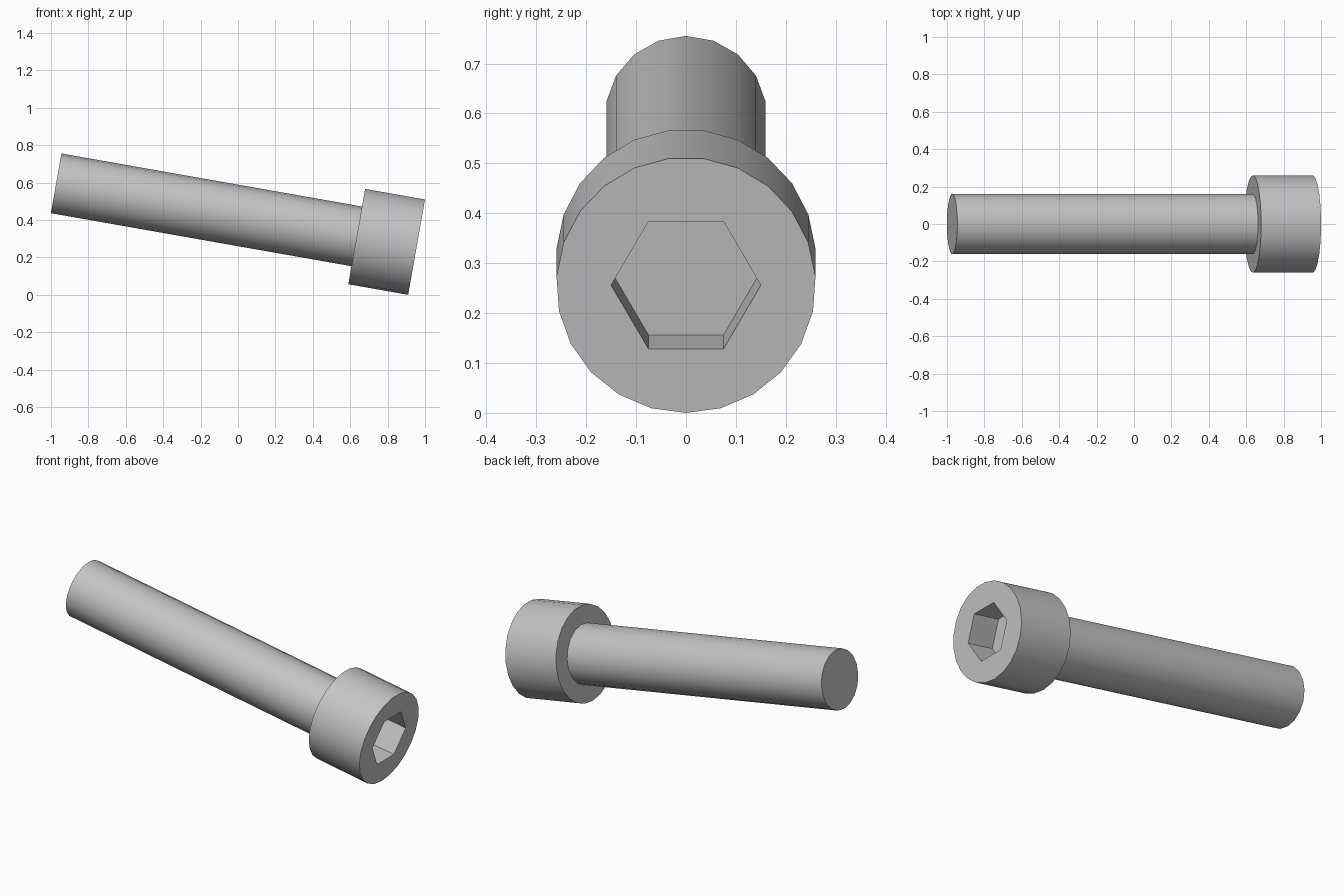
import bpy, bmesh, math
from mathutils import Matrix, Vector

if "Cube" in bpy.data.objects:
    bpy.data.objects.remove(bpy.data.objects["Cube"], do_unlink=True)

TILT = math.radians(10)
HEAD_R, HEAD_LEN = 0.26, 0.325
SHAFT_R, BOLT_LEN = 0.162, 1.957
SOCKET_R, SOCKET_DEPTH = 0.15, 0.16
# Local x runs along the bolt, with the origin at the centre of the head's face
PLACE = Matrix.Translation((0.955, 0, 0.256)) @ Matrix.Rotation(TILT, 4, 'Y')

steel = bpy.data.materials.new("grey_steel")
steel.use_nodes = True
steel.diffuse_color = (0.55, 0.55, 0.55, 1)
steel.node_tree.nodes["Principled BSDF"].inputs["Base Color"].default_value = (0.55, 0.55, 0.55, 1)


def ring(bm, x, radius, sides, start=math.pi):
    """Closed polygon around the bolt axis; start is measured from local up."""
    verts = []
    for i in range(sides):
        a = start + math.tau * i / sides
        verts.append(bm.verts.new((x, radius * math.sin(a), radius * math.cos(a))))
    edges = [bm.edges.new((verts[i - 1], verts[i])) for i in range(sides)]
    return verts, edges


def wall(bm, a, b):
    """Quads joining two rings with the same number of sides."""
    for i in range(len(a)):
        bm.faces.new((a[i - 1], a[i], b[i], b[i - 1]))


def annulus(bm, outer, inner):
    """Flat face between two rings in one plane."""
    bmesh.ops.triangle_fill(bm, edges=outer + inner, use_beauty=True, normal=Vector((1, 0, 0)))


def finish(bm, name, closed_end):
    bmesh.ops.recalc_face_normals(bm, faces=bm.faces)
    # Make sure the known end cap points the right way
    bm.normal_update()
    if closed_end.normal.x * (1 if name == "head" else -1) < 0:
        bmesh.ops.reverse_faces(bm, faces=bm.faces)
    bm.transform(PLACE)
    mesh = bpy.data.meshes.new(name)
    bm.to_mesh(mesh)
    bm.free()
    mesh.materials.append(steel)
    obj = bpy.data.objects.new(name, mesh)
    bpy.context.collection.objects.link(obj)
    bpy.ops.object.select_all(action='DESELECT')
    obj.select_set(True)
    bpy.context.view_layer.objects.active = obj
    bpy.ops.object.shade_smooth_by_angle(angle=math.radians(30))


# Head with a hexagonal socket, open underneath where the shaft joins
bm = bmesh.new()
face_v, face_e = ring(bm, 0, HEAD_R, 23)
back_v, back_e = ring(bm, -HEAD_LEN, HEAD_R, 23)
rim_v, rim_e = ring(bm, 0, SOCKET_R, 6, math.pi / 2)
floor_v, floor_e = ring(bm, -SOCKET_DEPTH, SOCKET_R, 6, math.pi / 2)
joint_v, joint_e = ring(bm, -HEAD_LEN, SHAFT_R, 18)
wall(bm, face_v, back_v)
wall(bm, rim_v, floor_v)
annulus(bm, face_e, rim_e)
annulus(bm, back_e, joint_e)
socket_floor = bm.faces.new(floor_v)
finish(bm, "head", socket_floor)

# Plain shaft, closed at the far end
bm = bmesh.new()
near_v, near_e = ring(bm, -HEAD_LEN, SHAFT_R, 18)
far_v, far_e = ring(bm, -BOLT_LEN, SHAFT_R, 18)
wall(bm, near_v, far_v)
end_cap = bm.faces.new(far_v)
finish(bm, "shaft", end_cap)
